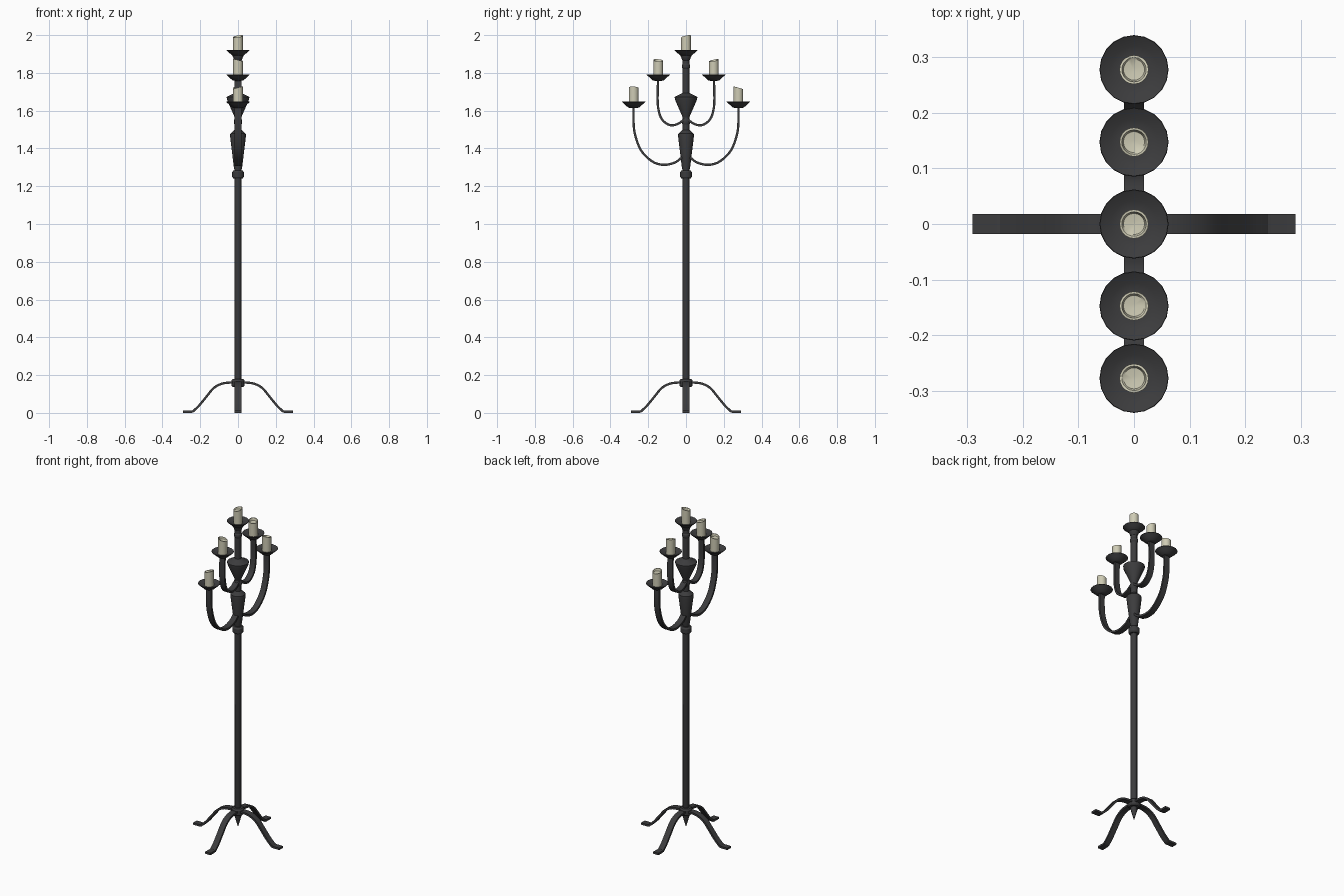
import bpy, bmesh
from math import cos, sin, pi, radians
from mathutils import Vector

if "Cube" in bpy.data.objects:
    bpy.data.objects.remove(bpy.data.objects["Cube"])

SIDES = 20


def material(name, color):
    m = bpy.data.materials.new(name)
    m.diffuse_color = color
    m.use_nodes = True
    m.node_tree.nodes["Principled BSDF"].inputs["Base Color"].default_value = m.diffuse_color
    return m


IRON = material("dark_iron", (0.045, 0.045, 0.047, 1))
WAX = material("candle_wax", (0.62, 0.60, 0.46, 1))


def finish(name, bm, mat, loc=(0, 0, 0), rot=0.0):
    bmesh.ops.recalc_face_normals(bm, faces=bm.faces)
    me = bpy.data.meshes.new(name)
    bm.to_mesh(me)
    bm.free()
    me.materials.append(mat)
    ob = bpy.data.objects.new(name, me)
    bpy.context.collection.objects.link(ob)
    ob.location, ob.rotation_euler.z = loc, rot
    bpy.ops.object.select_all(action='DESELECT')
    ob.select_set(True)
    bpy.context.view_layer.objects.active = ob
    bpy.ops.object.shade_smooth_by_angle(angle=radians(30))
    return ob


def lathe(name, profile, mat=IRON, loc=(0, 0, 0), warp=None):
    """Turn an (r, z) profile round z; warp adds height per (ring, angle)."""
    bm = bmesh.new()
    rings = []
    for i, (r, z) in enumerate(profile):
        ring = []
        for k in range(SIDES):
            a = 2 * pi * k / SIDES
            dz = warp(i, a) if warp else 0
            ring.append(bm.verts.new((r * cos(a), r * sin(a), z + dz)))
        rings.append(ring)
    for lo, hi in zip(rings, rings[1:]):
        for k in range(SIDES):
            n = (k + 1) % SIDES
            bm.faces.new((lo[k], lo[n], hi[n], hi[k]))
    bm.faces.new(rings[0][::-1])
    bm.faces.new(rings[-1])
    return finish(name, bm, mat, loc)


def spline(pts, steps=5):
    """Catmull-Rom curve through the points."""
    p = [Vector(q) for q in pts]
    p = [2 * p[0] - p[1]] + p + [2 * p[-1] - p[-2]]
    out = []
    for a, b, c, d in zip(p, p[1:], p[2:], p[3:]):
        for s in range(steps):
            t = s / steps
            out.append(0.5 * (2 * b + (c - a) * t + (2 * a - 5 * b + 4 * c - d) * t * t
                              + (3 * b - a - 3 * c + d) * t ** 3))
    return out + [p[-2]]


def flat_bar(name, path, rot, width=0.035, thick=0.012):
    """Flat iron strip bent along an (outward, height) path."""
    bm = bmesh.new()
    rows = []
    for i, p in enumerate(path):
        t = (path[min(i + 1, len(path) - 1)] - path[max(i - 1, 0)]).normalized()
        n = Vector((-t.y, t.x)) * thick / 2
        rows.append([bm.verts.new((q.x, w, q.y)) for q, w in
                     ((p + n, -width / 2), (p + n, width / 2),
                      (p - n, width / 2), (p - n, -width / 2))])
    for a, b in zip(rows, rows[1:]):
        for k in range(4):
            n = (k + 1) % 4
            bm.faces.new((a[k], a[n], b[n], b[k]))
    bm.faces.new(rows[0])
    bm.faces.new(rows[-1])
    return finish(name, bm, IRON, rot=rot)


# Pole with its pointed lower end
lathe("pole", [(0.001, 0.06), (0.018, 0.12), (0.018, 1.90)])

# Collars
for name, z, r in (("base_collar", 0.158, 0.035), ("upper_collar", 1.262, 0.031)):
    lathe(name, [(0.018, z - 0.022), (r - 0.006, z - 0.021), (r, z - 0.012),
                 (r, z + 0.012), (r - 0.006, z + 0.021), (0.018, z + 0.022)])

# Tapered cups and beads on the stem
lathe("lower_cup", [(0.016, 1.275), (0.022, 1.30), (0.042, 1.465), (0.041, 1.478),
                    (0.020, 1.497), (0.016, 1.50)])
lathe("neck_bead", [(0.017, 1.525), (0.022, 1.535), (0.022, 1.55), (0.017, 1.56)])
lathe("upper_cup", [(0.017, 1.56), (0.022, 1.575), (0.059, 1.66), (0.060, 1.673),
                    (0.022, 1.692), (0.017, 1.695)])
lathe("top_bead", [(0.017, 1.82), (0.022, 1.828), (0.022, 1.842), (0.017, 1.85)])
lathe("top_flare", [(0.017, 1.865), (0.021, 1.87), (0.031, 1.895), (0.031, 1.905)])

# Four flat legs with level feet
leg = spline([(0, 0.16), (0.05, 0.16), (0.09, 0.153), (0.13, 0.13), (0.168, 0.085),
              (0.205, 0.04), (0.238, 0.008)]) + [Vector((0.247, 0.006)), Vector((0.29, 0.006))]
for k in range(4):
    flat_bar(f"leg_{k + 1}", leg, k * pi / 2)

# Curved arms, mirrored front and back
outer = spline([(0.0, 1.375), (0.025, 1.35), (0.06, 1.325), (0.12, 1.313), (0.18, 1.332),
                (0.238, 1.39), (0.27, 1.475), (0.278, 1.55), (0.277, 1.63)])
inner = spline([(0.0, 1.56), (0.02, 1.545), (0.05, 1.527), (0.09, 1.525), (0.13, 1.558),
                (0.148, 1.62), (0.150, 1.70), (0.147, 1.775)])
for side, rot in (("back", pi / 2), ("front", -pi / 2)):
    flat_bar("outer_arm_" + side, outer, rot)
    flat_bar("inner_arm_" + side, inner, rot)

# Drip dishes and unevenly melted candles: (name, y, dish rim height, candle top)
holders = [("centre", 0, 1.922, 2.0),
           ("inner_back", 0.147, 1.792, 1.873), ("inner_front", -0.147, 1.792, 1.873),
           ("outer_back", 0.277, 1.648, 1.728), ("outer_front", -0.277, 1.648, 1.728)]
for j, (name, y, rim, top) in enumerate(holders):
    lathe("dish_" + name, [(0.018, -0.034), (0.030, -0.031), (0.046, -0.016), (0.062, -0.002),
                           (0.061, 0.0), (0.042, -0.010), (0.028, -0.013)], loc=(0, y, rim))
    h = top - rim

    def melt(i, a, phase=0.9 + 1.3 * j):
        return 0.007 * (cos(a - phase) - 1) if i in (1, 2) else 0

    lathe("candle_" + name, [(0.026, -0.014), (0.026, h), (0.022, h), (0.019, h - 0.016),
                             (0.004, h - 0.018)], WAX, (0, y, rim), melt)
